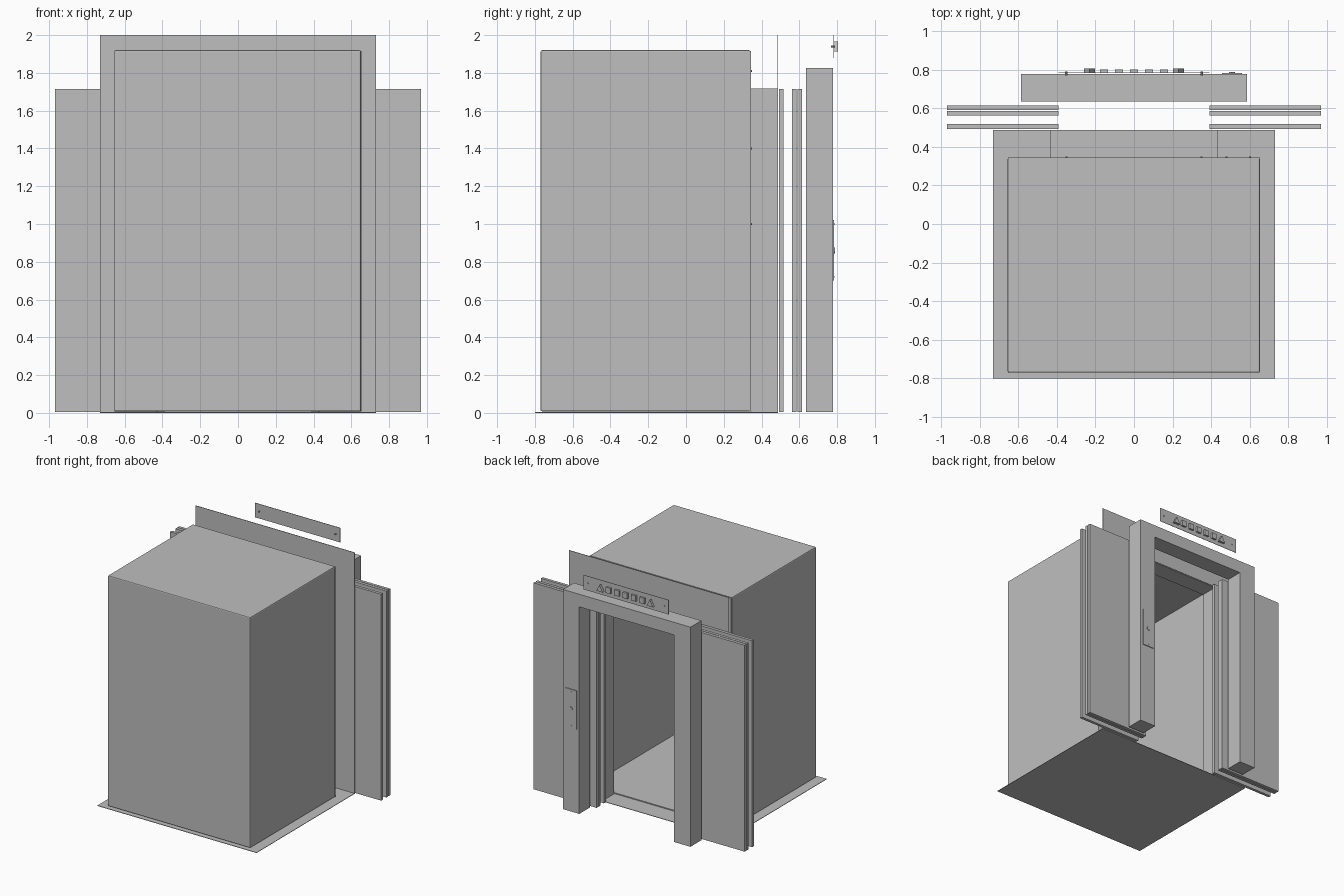
import bpy
import bmesh
import math

cube = bpy.data.objects.get("Cube")
if cube:
    bpy.data.objects.remove(cube, do_unlink=True)

grey = bpy.data.materials.new("plain grey")
grey.use_nodes = True
GREY = (0.52, 0.52, 0.52, 1)
grey.diffuse_color = GREY
grey.node_tree.nodes["Principled BSDF"].inputs["Base Color"].default_value = GREY


def finish(name, bm):
    bmesh.ops.recalc_face_normals(bm, faces=bm.faces)
    mesh = bpy.data.meshes.new(name)
    bm.to_mesh(mesh)
    bm.free()
    mesh.materials.append(grey)
    obj = bpy.data.objects.new(name, mesh)
    bpy.context.collection.objects.link(obj)
    return obj


def fill_box(bm, x, y, z):
    verts = bmesh.ops.create_cube(bm, size=1)["verts"]
    for v in verts:
        v.co = [(a + b) / 2 + c * (b - a) for (a, b), c in zip((x, y, z), v.co)]


def box(name, x, y, z):
    bm = bmesh.new()
    fill_box(bm, x, y, z)
    return finish(name, bm)


def slab(name, points, y0, y1):
    """Outline in x and z, extruded from y0 to y1."""
    bm = bmesh.new()
    face = bm.faces.new([bm.verts.new((x, y0, z)) for x, z in points])
    out = bmesh.ops.extrude_face_region(bm, geom=[face])["geom"]
    for v in out:
        if isinstance(v, bmesh.types.BMVert):
            v.co.y = y1
    return finish(name, bm)


def portal(name, half, top, door_half, door_top, y0, y1, z0=0.0):
    """Wall with a doorway that is open at the floor."""
    side = [(door_half, door_top), (door_half, z0), (half, z0), (half, top)]
    slab(name, side + [(-x, z) for x, z in reversed(side)], y0, y1)


def disc(name, x, z, radius, y0, y1, sides=16):
    points = [(x + radius * math.cos(2 * math.pi * i / sides),
               z + radius * math.sin(2 * math.pi * i / sides)) for i in range(sides)]
    slab(name, points, y0, y1)


# Shaft floor and shaft wall
box("shaft_floor", (-.73, .73), (-.8, .488), (0, .004))
portal("shaft_wall", .73, 2.0, .43, 1.715, .484, .488)

# Cab shell, open towards the doorway
bm = bmesh.new()
fill_box(bm, (-.655, .652), (-.77, .336), (.008, 1.92))
bm.faces.ensure_lookup_table()
bm.normal_update()
bmesh.ops.delete(bm, geom=[f for f in bm.faces if f.normal.y > .9], context="FACES")
cab = finish("cab_shell", bm)
bevel = cab.modifiers.new("soft edges", "BEVEL")
bevel.width = .008
bevel.segments = 2
shell = cab.modifiers.new("wall thickness", "SOLIDIFY")
shell.thickness = .008
shell.offset = -1

# Cab doorway wall and the passage to the shaft wall
portal("cab_door_wall", .653, 1.917, .425, 1.71, .336, .344, .008)
portal("passage_lining", .435, 1.718, .425, 1.71, .344, .484, .002)

# Interior panels with their fixing pins
box("cab_indicator_plate", (-.39, .39), (.33, .336), (1.75, 1.87))
box("cab_control_plate", (.45, .63), (.33, .336), (.95, 1.45))
for x, z in ((-.35, 1.81), (.35, 1.81), (.48, 1.0), (.6, 1.0), (.48, 1.4), (.6, 1.4)):
    disc("cab_fixing_pin", x, z, .005, .33, .35, 8)

# Sliding door leaves, drawn open on both sides
for side, label in ((1, "left"), (-1, "right")):
    for part, y0, y1 in (("cab_leaf", .493, .517), ("inner_landing_leaf", .561, .585),
                         ("outer_landing_leaf", .59, .614)):
        box(f"{label}_{part}", sorted((side * .39, side * .968)), (y0, y1), (.004, 1.715))
    # Landing surround posts
    box(f"{label}_post", sorted((side * .435, side * .585)), (.634, .777), (.004, 1.72))
box("lintel", (-.585, .585), (.634, .777), (1.72, 1.825))

# Call plate and button
box("call_plate", (.455, .56), (.777, .783), (.7, 1.02))
disc("call_button", .507, .86, .016, .783, .788)
for z in (.72, 1.0):
    disc("call_plate_pin", .507, z, .004, .783, .786, 8)

# Floor indicator with lamps and direction arrows
box("indicator_plate", (-.39, .39), (.781, .784), (1.88, 2.0))
for i in range(-2, 3):
    x = i * .0775
    box("floor_lamp", (x - .021, x + .021), (.784, .8), (1.915, 1.962))
for x in (-.23, .23):
    slab("direction_arrow", [(x - .029, 1.912), (x + .029, 1.912), (x, 1.966)], .784, .804)
for x in (-.35, .35):
    disc("indicator_pin", x, 1.94, .006, .768, .79, 8)
